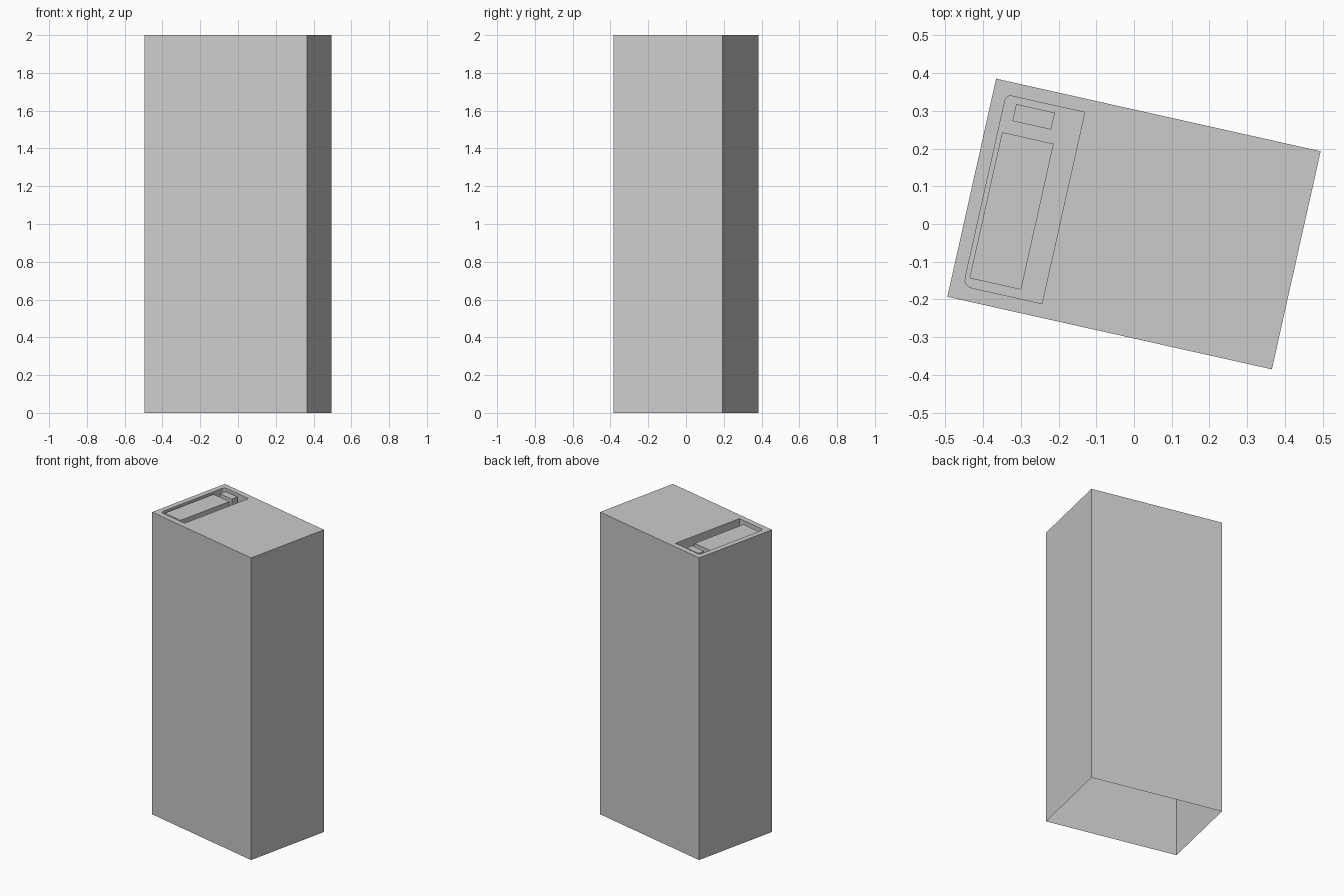
import bpy, bmesh
from math import radians, cos, sin, pi

if "Cube" in bpy.data.objects:
    bpy.data.objects.remove(bpy.data.objects["Cube"])

TURN = radians(-12.6)
HW, HD, TOP, DEPTH = 0.4405, 0.296, 2.0, 0.06
FLOOR = TOP - DEPTH


def rect(u0, v0, u1, v1):
    return [(u0, v0), (u1, v0), (u1, v1), (u0, v1)]


def ring(bm, pts, z):
    return [bm.verts.new((u, v, z)) for u, v in pts]


def walls(bm, low, high, inward=False):
    n = len(low)
    for i in range(n):
        j = (i + 1) % n
        f = [low[i], low[j], high[j], high[i]]
        bm.faces.new(f[::-1] if inward else f)


def finish(bm, name):
    me = bpy.data.meshes.new(name)
    bm.to_mesh(me)
    bm.free()
    ob = bpy.data.objects.new(name, me)
    ob.rotation_euler.z = TURN
    bpy.context.collection.objects.link(ob)
    return ob


def arc(cx, cy, r, a0, a1, n=4):
    return [(cx + r * cos(a0 + (a1 - a0) * i / n), cy + r * sin(a0 + (a1 - a0) * i / n))
            for i in range(n + 1)]


# Cabinet shell, open underneath, with a recess rounded on its outer side
recess = [(-0.192, -0.259), (-0.192, 0.260)]
recess += arc(-0.391, 0.246, 0.014, pi / 2, pi)
recess += arc(-0.383, -0.237, 0.022, pi, 1.5 * pi)

bm = bmesh.new()
outline = rect(-HW, -HD, HW, HD)
base, rim = ring(bm, outline, 0), ring(bm, outline, TOP)
walls(bm, base, rim)
lip, floor = ring(bm, recess, TOP), ring(bm, recess, FLOOR)
walls(bm, floor, lip, inward=True)
bm.faces.new(floor)
edges = [bm.edges.get((r[i - 1], r[i])) for r in (rim, lip) for i in range(len(r))]
fill = bmesh.ops.triangle_fill(bm, edges=edges, use_beauty=True, normal=(0, 0, 1))
for f in fill["geom"]:
    if isinstance(f, bmesh.types.BMFace):
        f.normal_update()
        if f.normal.z < 0:
            f.normal_flip()
finish(bm, "cabinet_shell")

# Raised blocks standing in the recess
for name, pts in (("long_block", rect(-0.394, -0.235, -0.254, 0.161)),
                  ("small_block", rect(-0.374, 0.196, -0.269, 0.242))):
    bm = bmesh.new()
    low, high = ring(bm, pts, FLOOR), ring(bm, pts, TOP - 0.01)
    walls(bm, low, high)
    bm.faces.new(high)
    finish(bm, name)
